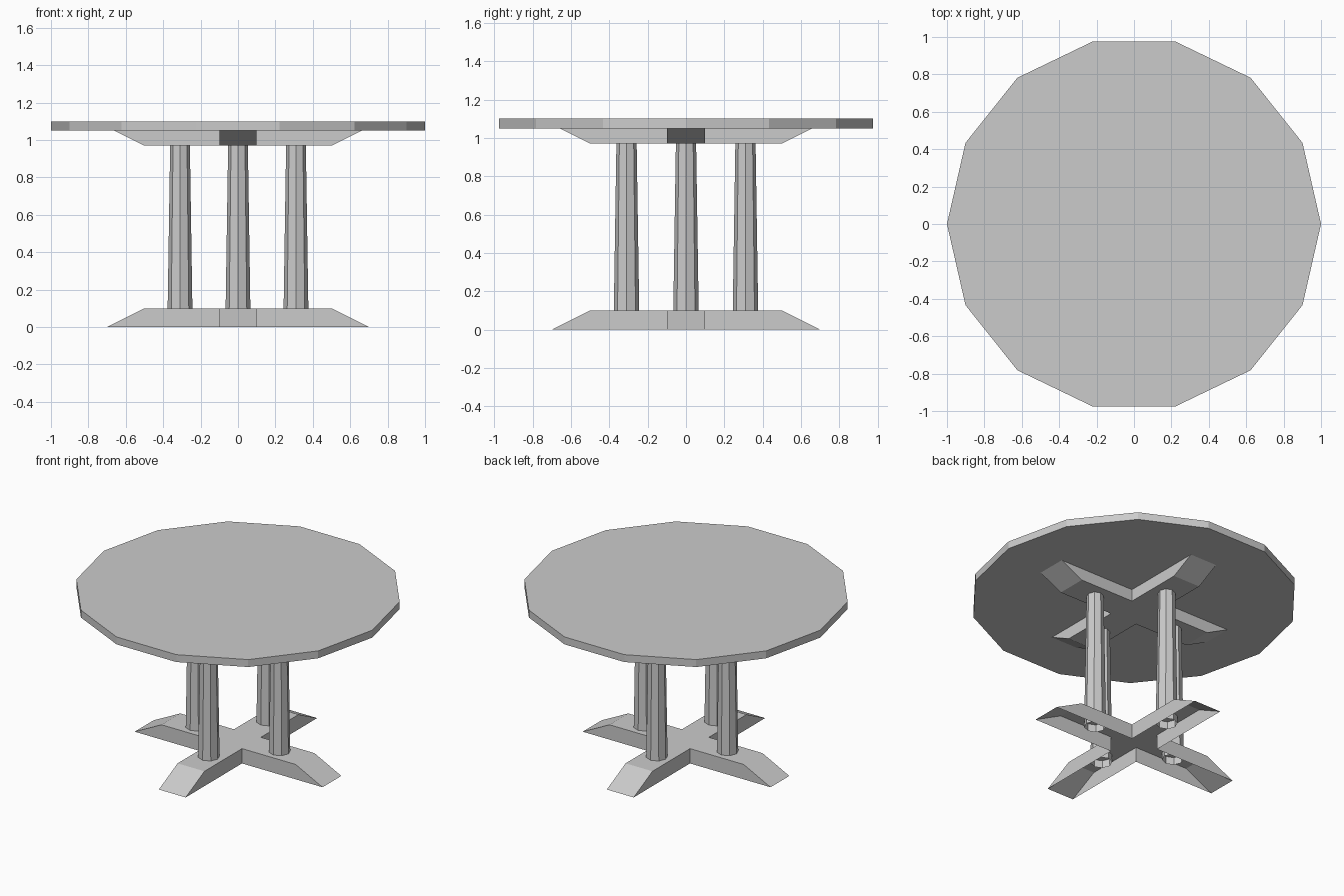
import bpy, bmesh
from math import pi, sin, cos
from mathutils import Matrix, Vector

if "Cube" in bpy.data.objects:
    bpy.data.objects.remove(bpy.data.objects["Cube"])


def make_object(name, bm):
    mesh = bpy.data.meshes.new(name)
    bm.to_mesh(mesh)
    bm.free()
    obj = bpy.data.objects.new(name, mesh)
    bpy.context.collection.objects.link(obj)
    return obj


def tube(name, sides, r_low, r_high, z_low, z_high, x=0, y=0, capped=True):
    bm = bmesh.new()
    bmesh.ops.create_cone(bm, cap_ends=capped, segments=sides,
                          radius1=r_low, radius2=r_high, depth=z_high - z_low)
    # put a corner exactly on the +x axis
    v = max(bm.verts, key=lambda p: p.co.x).co
    bmesh.ops.rotate(bm, verts=bm.verts, matrix=Matrix.Rotation(-Vector((v.x, v.y)).angle_signed(Vector((1, 0))), 3, 'Z'))
    bmesh.ops.translate(bm, verts=bm.verts, vec=(x, y, (z_low + z_high) / 2))
    return make_object(name, bm)


def cross(name, z_closed, z_open, half_width=0.1, closed_reach=0.5, open_reach=0.7):
    """Four-armed shell with sloped ends, open on its wide side."""
    bm = bmesh.new()

    def ring(reach, z):
        w = half_width
        verts = []
        for k in range(4):
            turn = Matrix.Rotation(k * pi / 2, 3, 'Z')
            for px, py in ((reach, -w), (reach, w), (w, w)):
                verts.append(bm.verts.new(turn @ Vector((px, py, z))))
        return verts

    a, b = ring(closed_reach, z_closed), ring(open_reach, z_open)
    up = z_closed > z_open
    bm.faces.new(a if up else a[::-1])
    for i in range(12):
        j = (i + 1) % 12
        quad = (b[i], b[j], a[j], a[i])
        bm.faces.new(quad if up else quad[::-1])
    return make_object(name, bm)


# Round top with fourteen sides
tube("table_top", 14, 1.0, 1.0, 1.05, 1.10)

# Floor cross and the mirrored support cross under the top
cross("base_cross", 0.10, 0.0)
cross("support_cross", 0.97, 1.07)

# Four tapered eight-sided legs, open at the ends
for i, side in enumerate(("right", "back", "left", "front")):
    ang = i * pi / 2
    tube(side + "_leg", 8, 0.067, 0.052, 0.05, 1.02,
         0.31 * cos(ang), 0.31 * sin(ang), capped=False)
